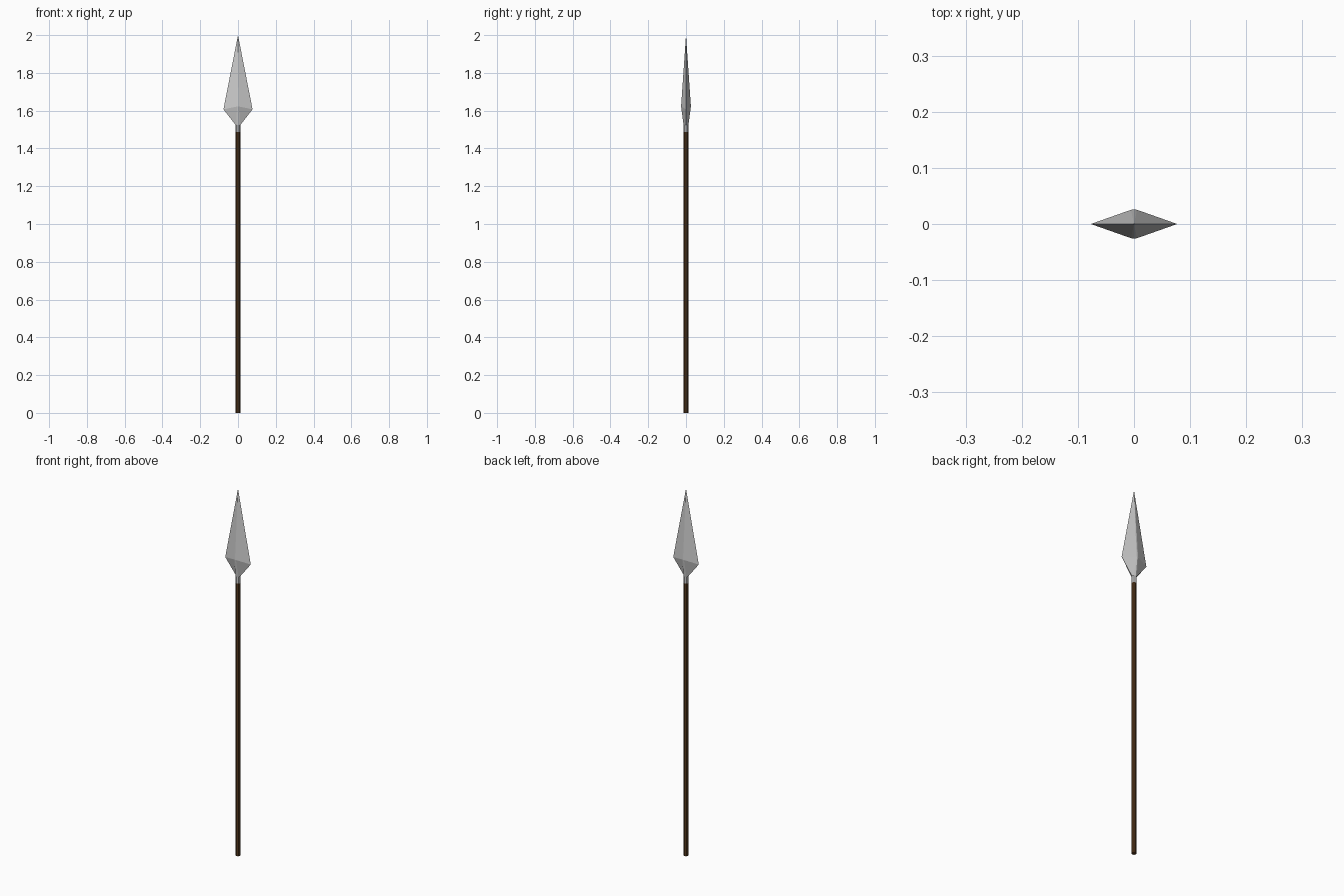
import bpy, bmesh
from math import cos, sin, pi

if "Cube" in bpy.data.objects:
    bpy.data.objects.remove(bpy.data.objects["Cube"])

N = 8


def circle(r, z):
    return [(r * cos(2 * pi * i / N), r * sin(2 * pi * i / N), z) for i in range(N)]


def blade_ring(w, t, z_edge, z_ridge):
    # Diamond section with a narrow softened ridge; the ridge sits a little higher
    k = 0.07
    return [(w, 0, z_edge), (w * k, t * 0.97, z_ridge), (0, t, z_ridge), (-w * k, t * 0.97, z_ridge),
            (-w, 0, z_edge), (-w * k, -t * 0.97, z_ridge), (0, -t, z_ridge), (w * k, -t * 0.97, z_ridge)]


def loft(name, rings, color=None, tip=None):
    bm = bmesh.new()
    loops = [[bm.verts.new(p) for p in ring] for ring in rings]
    for a, b in zip(loops, loops[1:]):
        for i in range(N):
            j = (i + 1) % N
            bm.faces.new((a[i], a[j], b[j], b[i]))
    bm.faces.new(loops[0][::-1])
    if tip:
        v = bm.verts.new(tip)
        for i in range(N):
            bm.faces.new((loops[-1][i], loops[-1][(i + 1) % N], v))
    else:
        bm.faces.new(loops[-1])
    bmesh.ops.recalc_face_normals(bm, faces=bm.faces)
    me = bpy.data.meshes.new(name)
    bm.to_mesh(me)
    bm.free()
    ob = bpy.data.objects.new(name, me)
    bpy.context.collection.objects.link(ob)
    if color:
        mat = bpy.data.materials.new(name + "_material")
        mat.diffuse_color = color
        mat.use_nodes = True
        mat.node_tree.nodes["Principled BSDF"].inputs["Base Color"].default_value = mat.diffuse_color
        me.materials.append(mat)
    return ob


# Wooden shaft
loft("shaft", [circle(0.0125, 0), circle(0.0125, 1.49)], (0.09, 0.04, 0.012, 1))

# Metal head: socket, flared base, blade and point
loft("spear_head",
     [circle(0.013, 1.488), circle(0.013, 1.525), blade_ring(0.077, 0.026, 1.607, 1.622)],
     tip=(0, 0, 2.0))
